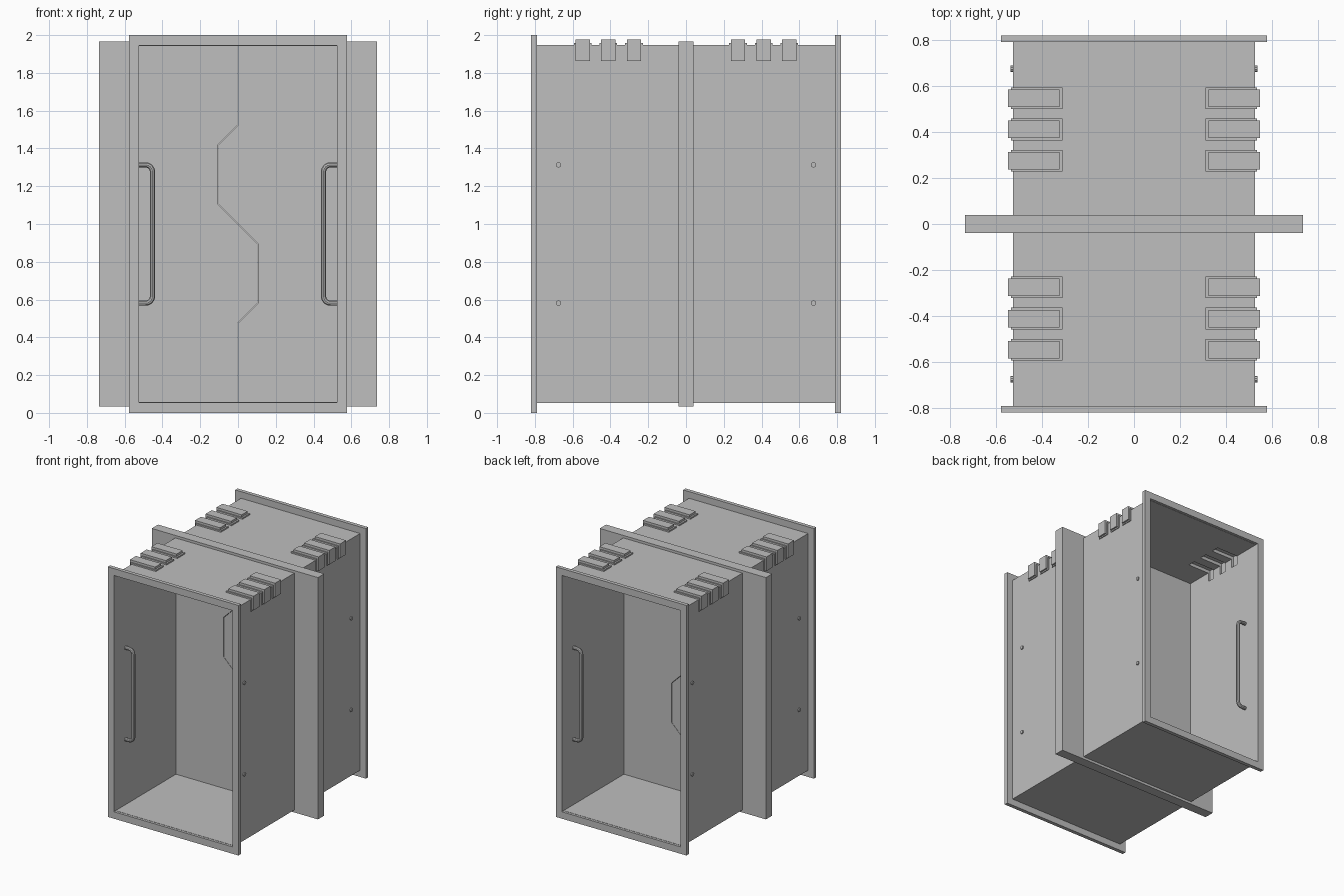
import bpy, bmesh, math
from mathutils import Vector

if "Cube" in bpy.data.objects:
    bpy.data.objects.remove(bpy.data.objects["Cube"])

GREY = bpy.data.materials.new("light_grey_metal")
GREY.use_nodes = True
GREY.diffuse_color = (0.52, 0.52, 0.52, 1)
GREY.node_tree.nodes["Principled BSDF"].inputs["Base Color"].default_value = GREY.diffuse_color

# Half sizes of the chamber: outer wall, inner wall
OUT_X, OUT_Z = 0.527, 0.947
IN_X, IN_Z = 0.523, 0.943
FLANGE_Y, END_Y, PLATE_Y = 0.79, 0.82, 0.04


def add_object(name, bm):
    bmesh.ops.recalc_face_normals(bm, faces=bm.faces)
    mesh = bpy.data.meshes.new(name)
    bm.to_mesh(mesh)
    bm.free()
    mesh.materials.append(GREY)
    obj = bpy.data.objects.new(name, mesh)
    bpy.context.collection.objects.link(obj)
    return obj


def add_prism(bm, profile, y0, y1):
    """Extrude an x-z outline along y."""
    face = bm.faces.new([bm.verts.new((x, y0, z)) for x, z in profile])
    out = bmesh.ops.extrude_face_region(bm, geom=[face])
    verts = [v for v in out["geom"] if isinstance(v, bmesh.types.BMVert)]
    bmesh.ops.translate(bm, verts=verts, vec=(0, y1 - y0, 0))


def rect(hx, hz):
    return [(-hx, 1 - hz), (hx, 1 - hz), (hx, 1 + hz), (-hx, 1 + hz)]


def frame(name, outer, inner, y0, y1):
    """Rectangular tube running along y."""
    bm = bmesh.new()
    loops = [[bm.verts.new((x, y, z)) for x, z in rect(*size)]
             for size, y in ((outer, y0), (outer, y1), (inner, y1), (inner, y0))]
    for a, b in zip(loops, loops[1:] + loops[:1]):
        for i in range(4):
            j = (i + 1) % 4
            bm.faces.new((a[i], a[j], b[j], b[i]))
    return add_object(name, bm)


# Tunnel walls and end flanges, front and back
to_cut = []
for label, s in (("front", -1), ("back", 1)):
    y0, y1 = sorted((s * PLATE_Y * 0.95, s * (FLANGE_Y + 0.01)))
    to_cut.append(frame(label + "_tunnel", (OUT_X, OUT_Z), (IN_X, IN_Z), y0, y1))
    y0, y1 = sorted((s * FLANGE_Y, s * END_Y))
    frame(label + "_flange", (0.578, 1.0), (IN_X + 0.002, IN_Z + 0.002), y0, y1)

# Central housing that the doors slide into
frame("door_housing", (0.735, 0.967), (OUT_X, OUT_Z), -PLATE_Y, PLATE_Y)

# Pair of interlocking doors
half_seam = [(0, 0.95), (0, 0.525), (-0.105, 0.42), (-0.105, 0.105)]
seam = half_seam + [(-x, -z) for x, z in reversed(half_seam)]
for label, s in (("left", 1), ("right", -1)):
    bm = bmesh.new()
    outline = [(x + s * 0.0015, 1 + z) for x, z in seam]
    outline += [(s * 0.53, 0.05), (s * 0.53, 1.95)]
    add_prism(bm, outline, -0.03, 0.03)
    add_object(label + "_door", bm)


# Vents wrapped round the upper edges
def corner_profile(s, x0, x1, z0, z1):
    wx, wz = OUT_X - 0.002, 1 + OUT_Z - 0.002
    pts = [(x0, z1), (x1, z1), (x1, z0), (wx, z0), (wx, wz), (x0, wz)]
    return [(s * x, z) for x, z in pts]


def box_profile(s, x0, x1, z0, z1):
    return [(s * x, z) for x, z in ((x0, z0), (x1, z0), (x1, z1), (x0, z1))]


def vent_set(name, shape, bounds, half_width):
    bm = bmesh.new()
    for sx in (-1, 1):
        for sy in (-1, 1):
            for i in range(3):
                y = sy * (0.275 + i * 0.136)
                add_prism(bm, shape(sx, *bounds), y - half_width, y + half_width)
    return add_object(name, bm)


to_cut.append(vent_set("vent_rims", corner_profile, (0.311, 0.534, 1.853, 1.958), 0.047))
to_cut.append(vent_set("vent_caps", corner_profile, (0.324, 0.547, 1.863, 1.976), 0.038))
cutter = vent_set("vent_cutter", box_profile, (0.332, 0.54, 1.871, 1.969), 0.031)
cutter.hide_render = True

# Open the vents into the tunnel
for obj in to_cut:
    mod = obj.modifiers.new("vent_openings", "BOOLEAN")
    mod.operation = "DIFFERENCE"
    mod.solver = "EXACT"
    mod.object = cutter
bpy.context.view_layer.update()
deps = bpy.context.evaluated_depsgraph_get()
cut_meshes = [bpy.data.meshes.new_from_object(o.evaluated_get(deps)) for o in to_cut]
for obj, mesh in zip(to_cut, cut_meshes):
    obj.modifiers.clear()
    obj.data = mesh
bpy.data.objects.remove(cutter)


# Grab handles whose ends pass through the side walls
def handle(name, sx, y):
    end_x, bar_x, half, r = 0.536, 0.453, 0.366, 0.036
    path = [(end_x, half)]
    for i in range(7):
        a = math.radians(90 + 15 * i)
        path.append((bar_x + r + r * math.cos(a), half - r + r * math.sin(a)))
    path += [(x, -z) for x, z in reversed(path)]
    curve = bpy.data.curves.new(name, "CURVE")
    curve.dimensions = "3D"
    curve.bevel_depth = 0.0145
    curve.bevel_resolution = 3
    curve.use_fill_caps = True
    spline = curve.splines.new("POLY")
    spline.points.add(len(path) - 1)
    for p, (x, z) in zip(spline.points, path):
        p.co = Vector((sx * x, y, 0.947 + z, 1))
    source = bpy.data.objects.new(name + "_path", curve)
    bpy.context.collection.objects.link(source)
    bpy.context.view_layer.update()
    graph = bpy.context.evaluated_depsgraph_get()
    mesh = bpy.data.meshes.new_from_object(source.evaluated_get(graph))
    bpy.data.objects.remove(source)
    mesh.materials.clear()
    mesh.materials.append(GREY)
    obj = bpy.data.objects.new(name, mesh)
    bpy.context.collection.objects.link(obj)
    bpy.ops.object.select_all(action="DESELECT")
    obj.select_set(True)
    bpy.context.view_layer.objects.active = obj
    bpy.ops.object.shade_smooth_by_angle()


for side, sx in (("left", 1), ("right", -1)):
    for label, sy in (("front", -1), ("back", 1)):
        handle(f"{label}_{side}_handle", sx, sy * 0.675)
